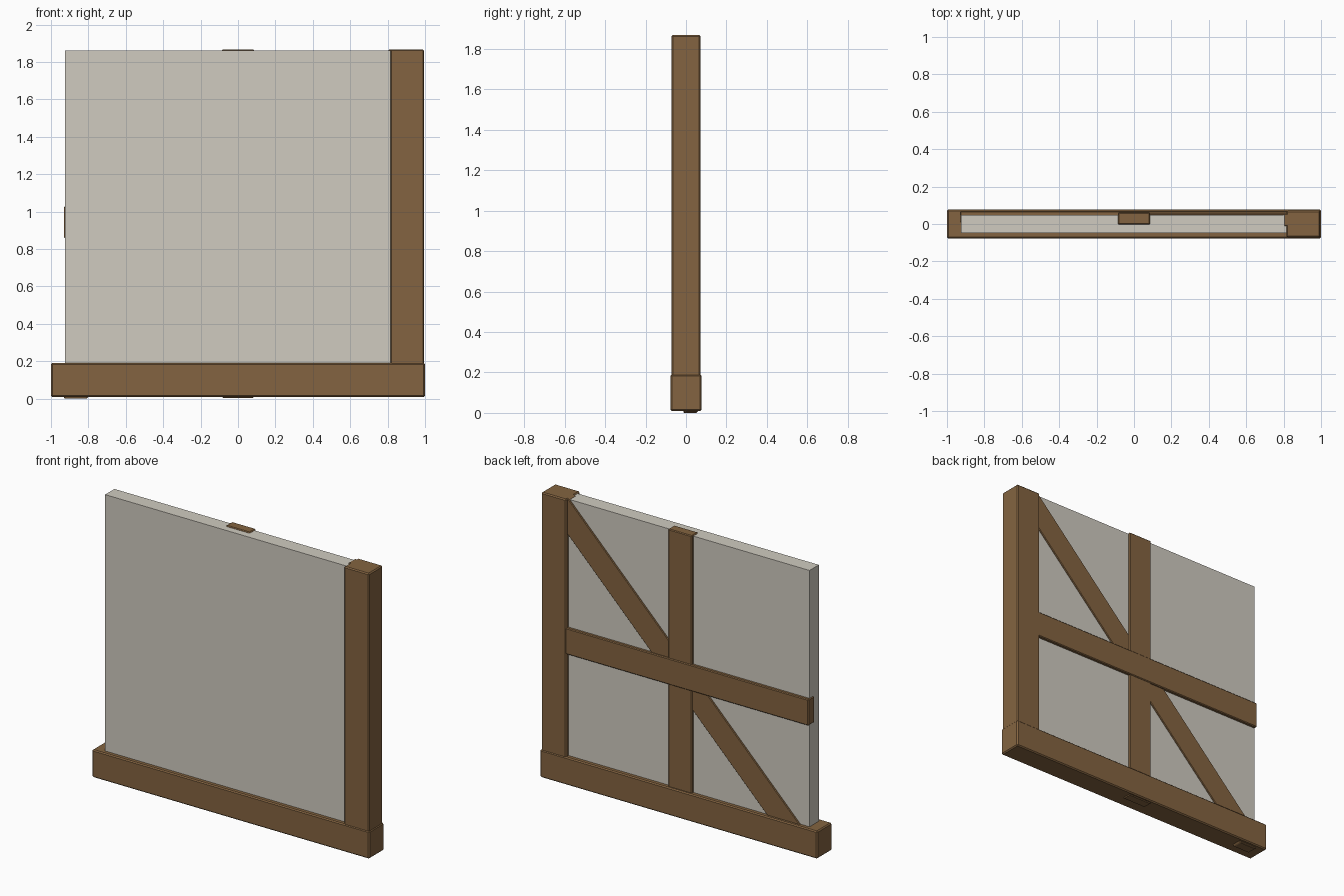
import bpy, bmesh

if "Cube" in bpy.data.objects:
    bpy.data.objects.remove(bpy.data.objects["Cube"])


def material(name, rgb):
    m = bpy.data.materials.new(name)
    m.diffuse_color = (*rgb, 1)
    m.use_nodes = True
    m.node_tree.nodes["Principled BSDF"].inputs["Base Color"].default_value = m.diffuse_color
    return m


wood = material("wood", (0.23, 0.127, 0.052))
plaster = material("plaster", (0.63, 0.60, 0.53))


def prism(name, outline, y0, y1, mat, bevel=0.0):
    """Extrude an (x, z) outline from y0 to y1, with optional chamfered edges."""
    bm = bmesh.new()
    face = bm.faces.new([bm.verts.new((x, y0, z)) for x, z in outline])
    ext = bmesh.ops.extrude_face_region(bm, geom=[face])
    verts = [g for g in ext["geom"] if isinstance(g, bmesh.types.BMVert)]
    bmesh.ops.translate(bm, verts=verts, vec=(0, y1 - y0, 0))
    bmesh.ops.recalc_face_normals(bm, faces=bm.faces)
    if bevel:
        bmesh.ops.bevel(bm, geom=bm.edges[:], offset=bevel, segments=1,
                        profile=0.5, affect='EDGES')
    mesh = bpy.data.meshes.new(name)
    bm.to_mesh(mesh)
    bm.free()
    mesh.materials.append(mat)
    obj = bpy.data.objects.new(name, mesh)
    bpy.context.collection.objects.link(obj)
    return obj


def rect(x0, x1, z0, z1):
    return [(x0, z0), (x1, z0), (x1, z1), (x0, z1)]


TOP = 1.868
EDGE = 0.93     # half width of the framed area
CUT = 0.12      # mitre length at the ends of the brace

# Plaster infill, running into the post and sill
prism("wall_panel", rect(-0.925, 0.925, 0.03, 1.862), -0.048, 0.048, plaster)

# Main frame: sill beam and corner post
prism("sill_beam", rect(-1, 1, 0.01, 0.19), -0.077, 0.077, wood, 0.007)
prism("corner_post", rect(0.815, 0.995, 0.02, TOP), -0.072, 0.072, wood, 0.007)

# Back timbers, stepped in depth where they cross
prism("middle_rail", rect(-EDGE, EDGE, 0.857, 1.028), 0.006, 0.068, wood, 0.005)
prism("middle_stud", rect(-0.086, 0.086, 0.005, TOP), -0.002, 0.062, wood, 0.005)

# Diagonal brace, with both ends mitred into the corners
prism("diagonal_brace",
      [(-EDGE, 0), (-EDGE + CUT, 0), (EDGE, TOP - CUT),
       (EDGE, TOP), (EDGE - CUT, TOP), (-EDGE, CUT)],
      -0.012, 0.056, wood, 0.004)
